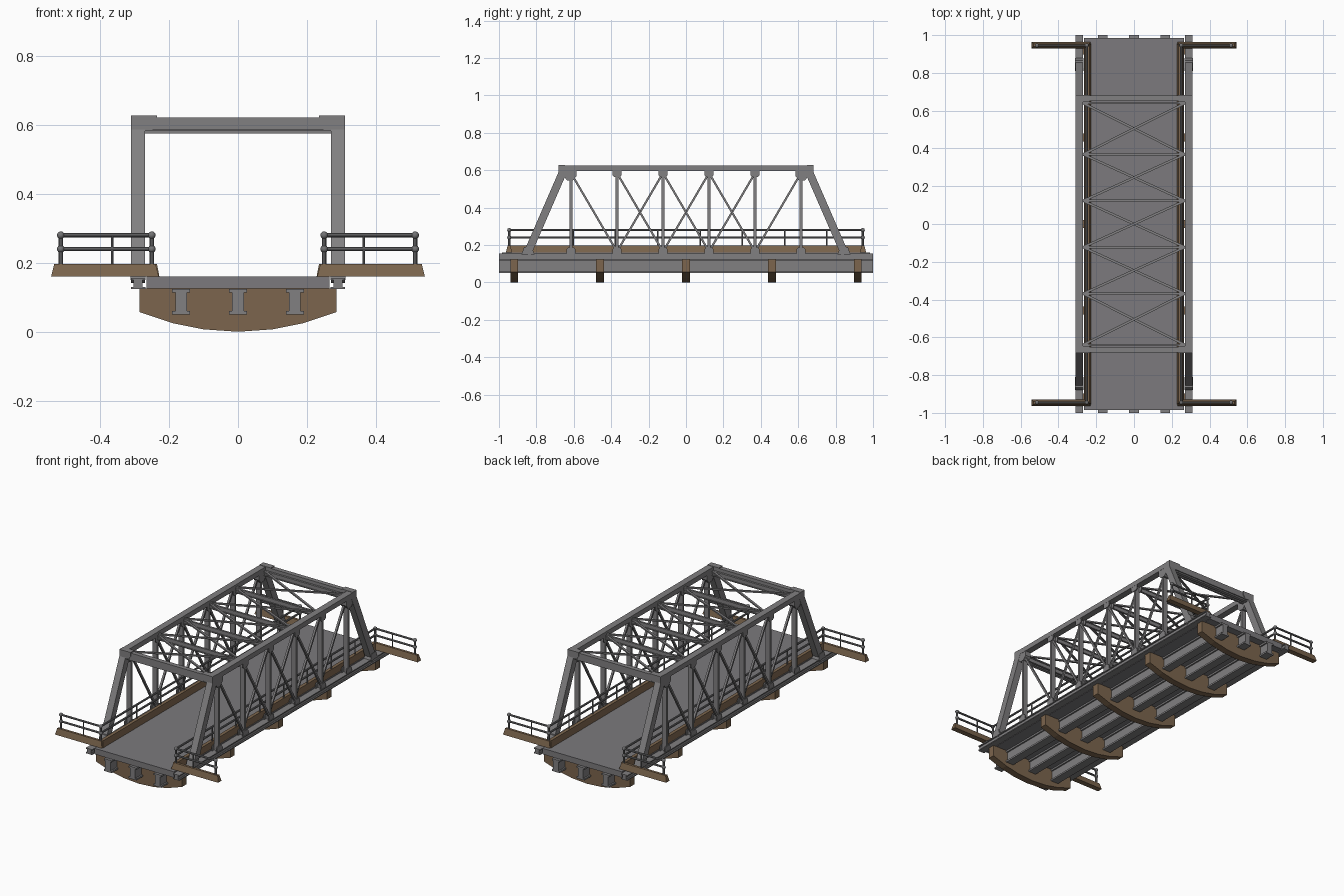
import bpy, bmesh
from mathutils import Vector

if "Cube" in bpy.data.objects:
    bpy.data.objects.remove(bpy.data.objects["Cube"])


def material(name, rgb):
    m = bpy.data.materials.new(name)
    m.use_nodes = True
    m.diffuse_color = (*rgb, 1)
    m.node_tree.nodes["Principled BSDF"].inputs["Base Color"].default_value = (*rgb, 1)
    return m


STEEL = material("steel grey", (0.22, 0.215, 0.22))
DECK = material("deck grey", (0.2, 0.195, 0.205))
WOOD = material("timber brown", (0.2, 0.13, 0.075))
RAIL = material("railing grey", (0.17, 0.17, 0.175))


def finish(name, bm, mat):
    bmesh.ops.recalc_face_normals(bm, faces=bm.faces)
    me = bpy.data.meshes.new(name)
    bm.to_mesh(me)
    bm.free()
    me.materials.append(mat)
    ob = bpy.data.objects.new(name, me)
    bpy.context.collection.objects.link(ob)
    return ob


def rect(w, d):
    return [(-w / 2, -d / 2), (w / 2, -d / 2), (w / 2, d / 2), (-w / 2, d / 2)]


def i_section(w, h, t, web):
    half = [(w, -h), (w, t - h), (web, t - h), (web, h - t), (w, h - t), (w, h)]
    half = [(x / 2, y / 2) for x, y in half]
    # flanges are t/2 thick
    return half + [(-x, y) for x, y in reversed(half)]


def bar(name, a, b, profile, mat, side=(1, 0, 0), taper=1):
    """Sweep a closed profile from a to b; its first axis follows side."""
    a, b, u = Vector(a), Vector(b), Vector(side)
    v = (b - a).normalized().cross(u).normalized()
    if v.z < 0:
        v = -v
    bm = bmesh.new()
    r0 = [bm.verts.new(a + u * p + v * q) for p, q in profile]
    r1 = [bm.verts.new(b + (u * p + v * q) * taper) for p, q in profile]
    bm.faces.new(r0)
    bm.faces.new(r1)
    n = len(profile)
    for i in range(n):
        j = (i + 1) % n
        bm.faces.new((r0[i], r0[j], r1[j], r1[i]))
    return finish(name, bm, mat)


def block(name, lo, hi, mat, inset=0):
    """Box whose top may be drawn in to give sloping sides."""
    bm = bmesh.new()
    bmesh.ops.create_cube(bm, size=1)
    lo, hi = Vector(lo), Vector(hi)
    for v in bm.verts:
        k = inset if v.co.z > 0 else 0
        sx, sy = (1 if v.co.x > 0 else -1), (1 if v.co.y > 0 else -1)
        v.co = Vector(((lo[i] + hi[i]) / 2 + v.co[i] * (hi[i] - lo[i]) for i in range(3)))
        v.co.x -= sx * k
        v.co.y -= sy * k
    return finish(name, bm, mat)


def tube(name, a, b, r, mat):
    a, b = Vector(a), Vector(b)
    bm = bmesh.new()
    bmesh.ops.create_cone(bm, cap_ends=True, segments=8, radius1=r, radius2=r, depth=(b - a).length)
    bm.transform((b - a).to_track_quat('Z', 'Y').to_matrix().to_4x4())
    bmesh.ops.translate(bm, verts=bm.verts, vec=(a + b) / 2)
    return finish(name, bm, mat)


def ball(name, c, r, mat):
    bm = bmesh.new()
    bmesh.ops.create_uvsphere(bm, u_segments=12, v_segments=8, radius=r)
    bmesh.ops.translate(bm, verts=bm.verts, vec=c)
    for f in bm.faces:
        f.smooth = True
    return finish(name, bm, mat)


# Deck and the three girders under it
block("deck", (-0.265, -0.985, 0.125), (0.265, 0.985, 0.16), DECK)
for x in (-0.165, 0, 0.165):
    bar("girder", (x, -1, 0.087), (x, 1, 0.087), i_section(0.052, 0.074, 0.02, 0.034), STEEL)

# Curved timber cross beams
lower = [(0.285, 0.057), (0.19, 0.025), (0.1, 0.007), (0, 0.0)]
arch = [(-0.285, 0.125), (0.285, 0.125)] + lower + [(-x, z) for x, z in reversed(lower[:-1])]
for i in range(-2, 3):
    y = i * 0.459
    bar("cross_beam", (0, y - 0.021, 0), (0, y + 0.021, 0), arch, WOOD)

# Truss panel points and heights
NODES = [-0.615 + 0.246 * i for i in range(6)]
LOW, TOP, TX = 0.155, 0.61, 0.29

for s in (-1, 1):
    x = s * TX
    # Chords and sloping end posts
    bar("bottom_chord", (x, -1, 0.14), (x, 1, 0.14), i_section(0.042, 0.032, 0.012, 0.026), STEEL)
    bar("top_chord", (x, -0.655, TOP), (x, 0.655, TOP), rect(0.04, 0.03), STEEL)
    for e in (-1, 1):
        bar("end_post", (x, e * 0.85, 0.15), (x, e * 0.65, 0.61), rect(0.04, 0.042), STEEL)
        octagon = [(-0.034, 0.03), (0.034, 0.03), (0.034, -0.015), (0.014, -0.038),
                   (-0.014, -0.038), (-0.034, -0.015)]
        y = e * 0.62
        bar("end_gusset", (x - 0.019, y, 0.582), (x + 0.019, y, 0.582), octagon, STEEL, (0, 1, 0))
        foot = [(-0.035, -0.015), (0.035, -0.015), (0.02, 0.025), (-0.02, 0.025)]
        bar("foot_gusset", (x - 0.022, e * 0.845, 0.165), (x + 0.022, e * 0.845, 0.165),
            foot, STEEL, (0, 1, 0))
    # Verticals with gusset plates at both ends
    for i, y in enumerate(NODES):
        bar("vertical", (x, y, LOW), (x, y, 0.6), rect(0.03, 0.014), STEEL)
        for t in (-1, 1):
            px = x + t * 0.016
            clip = [(-0.025, -0.018), (0.025, -0.018), (0.025, 0.01), (0.015, 0.02),
                    (-0.015, 0.02), (-0.025, 0.01)]
            bar("bottom_gusset", (px - 0.003, y, 0.167), (px + 0.003, y, 0.167), clip, STEEL, (0, 1, 0))
            if 0 < i < 5:
                bar("top_gusset", (px - 0.003, y, 0.583), (px + 0.003, y, 0.583),
                    [(p, -q) for p, q in clip], STEEL, (0, 1, 0))
    # Diagonals fall towards midspan, with counters in the middle panels
    for i in range(5):
        a, b = NODES[i], NODES[i + 1]
        if i < 4:
            if i < 3 or i == 3:
                bar("diagonal", (x + 0.006, a, 0.585), (x + 0.006, b, 0.165), rect(0.012, 0.011), STEEL)
        if i > 0:
            bar("diagonal", (x - 0.006, b, 0.585), (x - 0.006, a, 0.165), rect(0.012, 0.011), STEEL)

# Portals at both ends of the roof
for e in (-1, 1):
    y = e * 0.665
    block("portal_beam", (-0.27, y - 0.014, 0.585), (0.27, y + 0.014, 0.622), STEEL)
    block("portal_flange", (-0.27, y - 0.01, 0.575), (0.27, y + 0.01, 0.583), STEEL)
    for s in (-1, 1):
        plate = [(s * 0.31, 0.582), (s * 0.25, 0.582), (s * 0.235, 0.605),
                 (s * 0.235, 0.627), (s * 0.31, 0.627)]
        bar("portal_corner", (0, y - 0.018, 0), (0, y + 0.018, 0), plate, STEEL)

# Roof struts and crossed bracing
for y in [-0.64] + NODES[1:5] + [0.64]:
    bar("roof_strut", (-0.28, y, 0.59), (0.28, y, 0.59), i_section(0.012, 0.03, 0.012, 0.005),
        STEEL, (0, 1, 0))
ROOF = [-0.64] + NODES[1:5] + [0.64]
for a, b in zip(ROOF, ROOF[1:]):
    for s in (-1, 1):
        d = Vector((s * 0.54, b - a, 0)).normalized()
        z = 0.604 + s * 0.004
        bar("roof_brace", (-s * 0.27, a, z), (s * 0.27, b, z), rect(0.013, 0.008),
            STEEL, (-d.y, d.x, 0))

# Timber curbs, wing sills and railings
RX, RY = 0.25, 0.945
for s in (-1, 1):
    xs = sorted((s * 0.228, s * 0.262))
    block("curb", (xs[0], -0.955, 0.16), (xs[1], 0.955, 0.197), WOOD, 0.007)
    for z in (0.24, 0.28):
        tube("long_rail", (s * RX, -RY, z), (s * RX, RY, z), 0.006, RAIL)
    for i in range(-3, 4):
        y = i * 0.226 + 0.075
        tube("rail_post", (s * RX, y, 0.19), (s * RX, y, 0.28), 0.004, RAIL)
    for e in (-1, 1):
        ys = sorted((e * 0.93, e * 0.963))
        xs = sorted((s * 0.23, s * 0.542))
        block("wing_sill", (xs[0], ys[0], 0.16), (xs[1], ys[1], 0.197), WOOD, 0.009)
        y = e * RY
        tube("wing_mid_post", (s * 0.365, y, 0.19), (s * 0.365, y, 0.28), 0.004, RAIL)
        for x in (s * RX, s * 0.514):
            tube("wing_post", (x, y, 0.19), (x, y, 0.28), 0.006, RAIL)
            for z in (0.24, 0.28):
                ball("rail_ball", (x, y, z), 0.011, RAIL)
        for z in (0.24, 0.28):
            tube("wing_rail", (s * RX, y, z), (s * 0.514, y, z), 0.006, RAIL)
